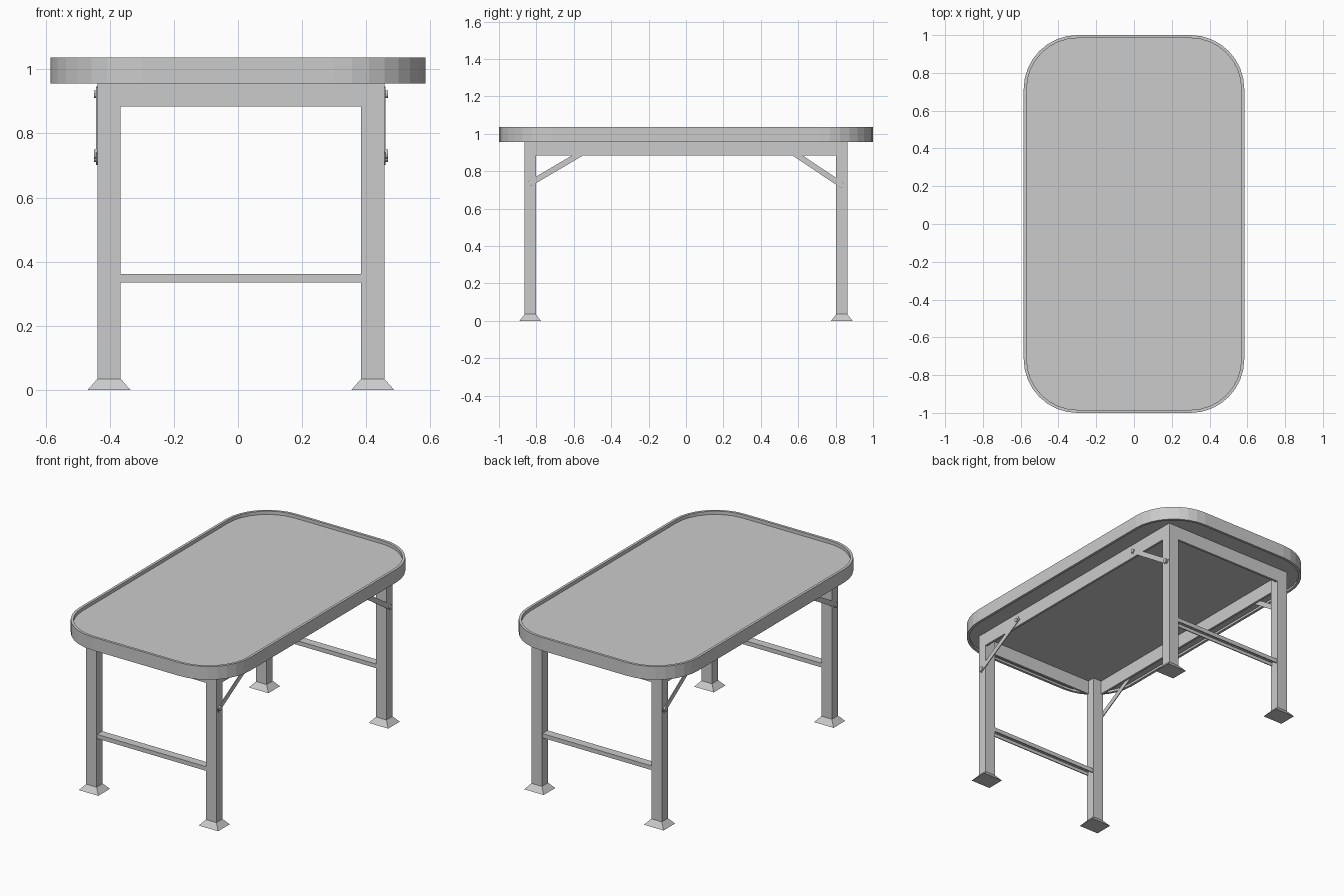
import bpy, bmesh, math
from mathutils import Vector, Matrix

if "Cube" in bpy.data.objects:
    bpy.data.objects.remove(bpy.data.objects["Cube"])

LX, RX, LY = -0.402, 0.42, 0.833      # leg centre positions
HX, HY = 0.036, 0.030                 # half size of a leg


def finish(bm, name):
    bmesh.ops.recalc_face_normals(bm, faces=bm.faces)
    me = bpy.data.meshes.new(name)
    bm.to_mesh(me)
    bm.free()
    ob = bpy.data.objects.new(name, me)
    bpy.context.collection.objects.link(ob)
    return ob


def box(name, lo, hi):
    lo, hi = Vector(lo), Vector(hi)
    bm = bmesh.new()
    bmesh.ops.create_cube(bm, size=1)
    bmesh.ops.scale(bm, vec=hi - lo, verts=bm.verts)
    bmesh.ops.translate(bm, vec=(lo + hi) / 2, verts=bm.verts)
    return finish(bm, name)


def loft(name, rings, closed=False):
    """Skin a list of point rings; cap the ends unless closed into a loop."""
    bm = bmesh.new()
    vr = [[bm.verts.new(p) for p in r] for r in rings]
    n = len(vr[0])
    pairs = list(zip(vr, vr[1:])) + ([(vr[-1], vr[0])] if closed else [])
    for a, b in pairs:
        for i in range(n):
            j = (i + 1) % n
            bm.faces.new((a[i], a[j], b[j], b[i]))
    if not closed:
        bm.faces.new(vr[0])
        bm.faces.new(vr[-1])
    return finish(bm, name)


def rounded(inset, z, seg=8):
    """Rounded rectangle outline of the table top."""
    r, pts = 0.285, []
    for k, (sx, sy) in enumerate([(1, 1), (-1, 1), (-1, -1), (1, -1)]):
        for i in range(seg + 1):
            a = math.pi / 2 * (k + i / seg)
            pts.append((sx * (0.584 - r) + (r - inset) * math.cos(a),
                        sy * (1.0 - r) + (r - inset) * math.sin(a), z))
    return pts


def rect(cx, cy, hx, hy, z):
    return [(cx - hx, cy - hy, z), (cx + hx, cy - hy, z),
            (cx + hx, cy + hy, z), (cx - hx, cy + hy, z)]


def bolt(name, x, y, z, s, r):
    bm = bmesh.new()
    m = Matrix.Translation((x + s * 0.004, y, z)) @ Matrix.Rotation(math.pi / 2, 4, 'Y')
    bmesh.ops.create_cone(bm, cap_ends=True, segments=12, radius1=r, radius2=r,
                          depth=0.014, matrix=m)
    finish(bm, name)


# Table top: raised rim band around a recessed panel
loft("rim", [rounded(0, 0.955), rounded(0, 1.037),
             rounded(0.016, 1.037), rounded(0.016, 0.955)], closed=True)
loft("top_panel", [rounded(0.014, 0.968), rounded(0.014, 1.016)])

# Apron frame, flush with the outer leg faces
t = 0.014
x0, x1, y1 = LX - HX, RX + HX, LY + HY
for sy, end in ((-1, "front"), (1, "back")):
    ya, yb = sorted((sy * y1, sy * (y1 - t)))
    box(end + "_apron", (x0, ya, 0.883), (x1, yb, 0.97))
box("left_apron", (x0, -y1, 0.883), (x0 + t, y1, 0.97))
box("right_apron", (x1 - t, -y1, 0.883), (x1, y1, 0.97))

for sy, end in ((-1, "front"), (1, "back")):
    cy = sy * LY
    # Stretcher: channel open at the bottom
    prof = [(-.026, .335), (-.026, .361), (.026, .361), (.026, .335),
            (.020, .335), (.020, .355), (-.020, .355), (-.020, .335)]
    loft(end + "_stretcher", [[(x, cy + y, z) for y, z in prof]
                              for x in (LX + HX - .005, RX - HX + .005)])
    for cx, s, side in ((LX, -1, "left"), (RX, 1, "right")):
        tag = end + "_" + side
        # Leg and flared foot
        box(tag + "_leg", (cx - HX, cy - HY, 0.03), (cx + HX, cy + HY, 0.97))
        loft(tag + "_foot", [rect(cx, cy, 0.067, 0.057, 0),
                             rect(cx, cy, HX, HY, 0.035)])
        # Diagonal flat brace on the outside face
        a = Vector((cy, 0.735 if sy < 0 else 0.725))
        b = Vector((sy * (0.515 if sy < 0 else 0.54), 0.922))
        d = (b - a).normalized()
        n = Vector((-d.y, d.x)) * 0.015
        p, q = a - d * 0.02, b + d * 0.02
        out = cx + s * HX
        loft(tag + "_brace", [[(x, c.x, c.y) for c in (p - n, q - n, q + n, p + n)]
                              for x in (out - s * 0.001, out + s * 0.004)])
        # Bolts at both ends of the brace
        bolt(tag + "_leg_bolt", out, a.x, a.y, s, 0.015)
        bolt(tag + "_apron_bolt", out, b.x, b.y, s, 0.012)
